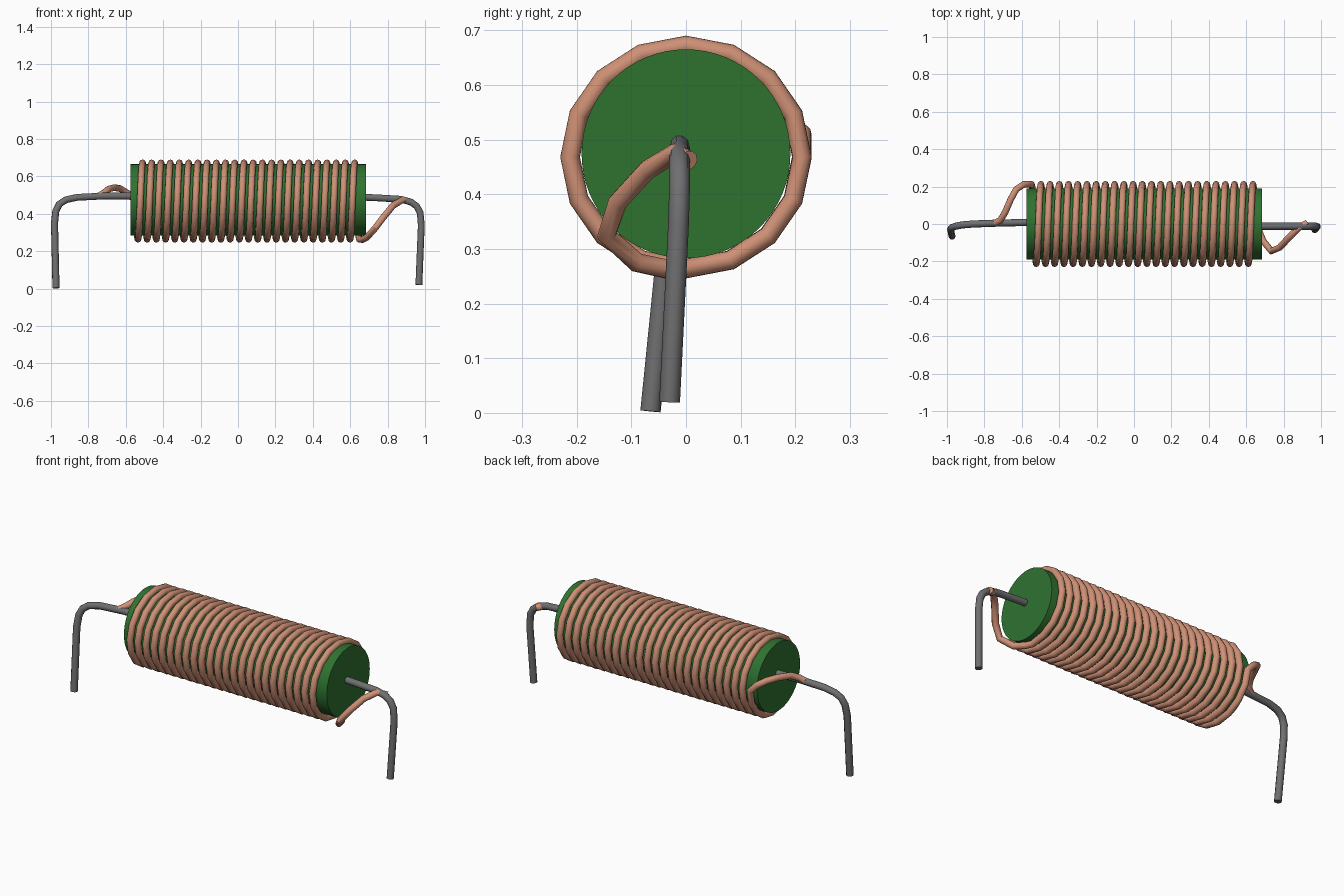
import bpy
from math import sin, cos, pi, radians

cube = bpy.data.objects.get("Cube")
if cube:
    bpy.data.objects.remove(cube, do_unlink=True)


def material(name, rgb, rough=0.5):
    m = bpy.data.materials.new(name)
    m.use_nodes = True
    m.diffuse_color = (*rgb, 1)
    bsdf = m.node_tree.nodes["Principled BSDF"]
    bsdf.inputs["Base Color"].default_value = (*rgb, 1)
    bsdf.inputs["Roughness"].default_value = rough
    return m


copper = material("copper", (0.62, 0.28, 0.18))
green = material("green", (0.028, 0.17, 0.03))
grey = material("grey metal", (0.16, 0.16, 0.165))


def finish(obj, mat):
    obj.data.materials.clear()
    obj.data.materials.append(mat)
    bpy.ops.object.select_all(action="DESELECT")
    obj.select_set(True)
    bpy.context.view_layer.objects.active = obj
    bpy.ops.object.shade_smooth_by_angle(angle=radians(40))


def tube(name, points, radius, mat):
    """Capped round wire along a list of points, turned into a mesh."""
    curve = bpy.data.curves.new(name, "CURVE")
    curve.dimensions = "3D"
    curve.bevel_depth = radius
    curve.bevel_resolution = 3
    curve.use_fill_caps = True
    spline = curve.splines.new("POLY")
    spline.points.add(len(points) - 1)
    for p, co in zip(spline.points, points):
        p.co = (*co, 1)
    temp = bpy.data.objects.new(name + "_path", curve)
    bpy.context.collection.objects.link(temp)
    bpy.context.view_layer.update()
    graph = bpy.context.evaluated_depsgraph_get()
    mesh = bpy.data.meshes.new_from_object(temp.evaluated_get(graph))
    bpy.data.objects.remove(temp, do_unlink=True)
    obj = bpy.data.objects.new(name, mesh)
    bpy.context.collection.objects.link(obj)
    finish(obj, mat)


# Core rod
bpy.ops.mesh.primitive_cylinder_add(vertices=64, radius=0.191, depth=1.26,
                                    location=(0.055, 0, 0.474),
                                    rotation=(0, pi / 2, 0))
core = bpy.context.object
core.name = "core"
finish(core, green)

# Copper winding: left tail, helix, right tail
TURNS, STEPS, PITCH = 24, 16, 0.0493


def helix(i):
    t = i / STEPS
    a = 2 * pi * t
    return (-0.535 + PITCH * t, -0.212 * sin(a), 0.468 - 0.204 * cos(a))


left_tail = [(-0.745, 0.005, 0.495), (-0.715, 0.02, 0.513), (-0.69, 0.06, 0.533),
             (-0.66, 0.13, 0.54), (-0.63, 0.185, 0.535), (-0.59, 0.212, 0.51)]
right_tail = [(0.665, -0.03, 0.262), (0.69, -0.09, 0.275), (0.735, -0.145, 0.325),
              (0.78, -0.125, 0.385), (0.83, -0.07, 0.445), (0.88, -0.02, 0.475),
              (0.925, 0.005, 0.462)]
coil = [helix(i) for i in range(-STEPS // 4, TURNS * STEPS + 1)]
tube("winding", left_tail + coil + right_tail, 0.018, copper)

# Bent leads
tube("left_lead", [(-0.5, 0.01, 0.495), (-0.72, 0.005, 0.495), (-0.86, 0, 0.488),
                   (-0.92, -0.005, 0.475), (-0.955, -0.012, 0.452),
                   (-0.974, -0.02, 0.415), (-0.981, -0.03, 0.35),
                   (-0.973, -0.065, 0.003)], 0.019, grey)
tube("right_lead", [(0.6, -0.012, 0.492), (0.75, -0.012, 0.485), (0.87, -0.012, 0.478),
                    (0.925, -0.012, 0.463), (0.956, -0.012, 0.44),
                    (0.974, -0.012, 0.405), (0.98, -0.014, 0.34),
                    (0.967, -0.03, 0.02)], 0.019, grey)
